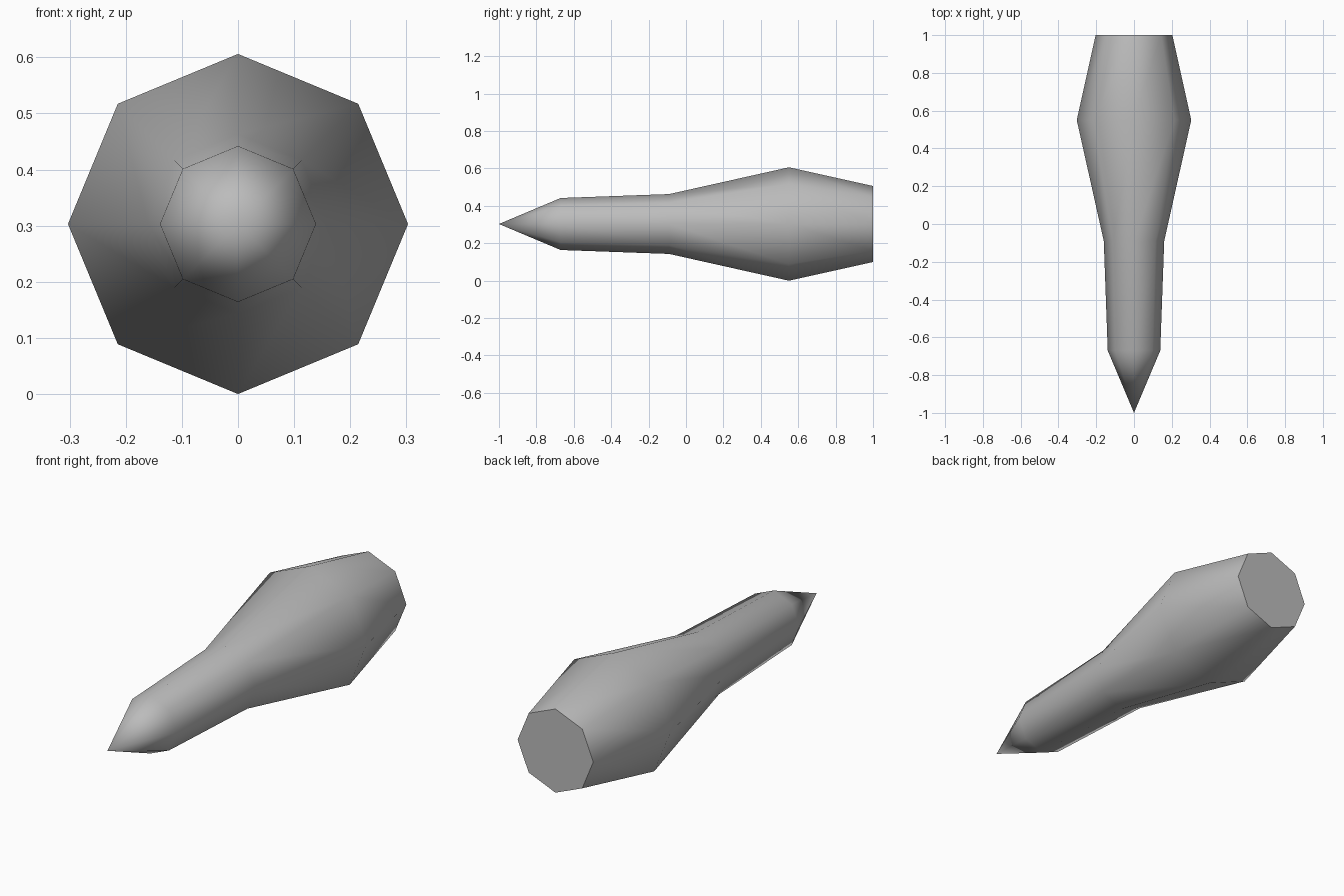
import bpy
import bmesh
from math import sin, cos, tau, radians

cube = bpy.data.objects.get("Cube")
if cube:
    bpy.data.objects.remove(cube, do_unlink=True)

SIDES = 8
AXIS_Z = 0.303
# Body profile from the front ring to the flat back end: (y, radius)
PROFILE = [(-0.67, 0.139), (-0.09, 0.16), (0.55, 0.303), (1.0, 0.203)]

grey = bpy.data.materials.new("plain_grey")
grey.use_nodes = True
colour = (0.5, 0.5, 0.5, 1)
grey.diffuse_color = colour
grey.node_tree.nodes["Principled BSDF"].inputs["Base Color"].default_value = colour

# Tapered octagonal body
bm = bmesh.new()
rings = [[bm.verts.new((r * sin(tau * i / SIDES), y, AXIS_Z + r * cos(tau * i / SIDES)))
          for i in range(SIDES)] for y, r in PROFILE]
for a, b in zip(rings, rings[1:]):
    for i in range(SIDES):
        j = (i + 1) % SIDES
        bm.faces.new((a[i], a[j], b[j], b[i]))

# Pointed front and flat back cap
tip = bm.verts.new((0, -1, AXIS_Z))
for i in range(SIDES):
    bm.faces.new((tip, rings[0][(i + 1) % SIDES], rings[0][i]))
bm.faces.new(rings[-1])
bmesh.ops.recalc_face_normals(bm, faces=bm.faces)

mesh = bpy.data.meshes.new("pointed_body")
bm.to_mesh(mesh)
bm.free()
mesh.materials.append(grey)
body = bpy.data.objects.new("pointed_body", mesh)
bpy.context.collection.objects.link(body)

# Smooth sides with a crisp rim at the back
bpy.ops.object.select_all(action="DESELECT")
body.select_set(True)
bpy.context.view_layer.objects.active = body
bpy.ops.object.shade_smooth_by_angle(angle=radians(60))
